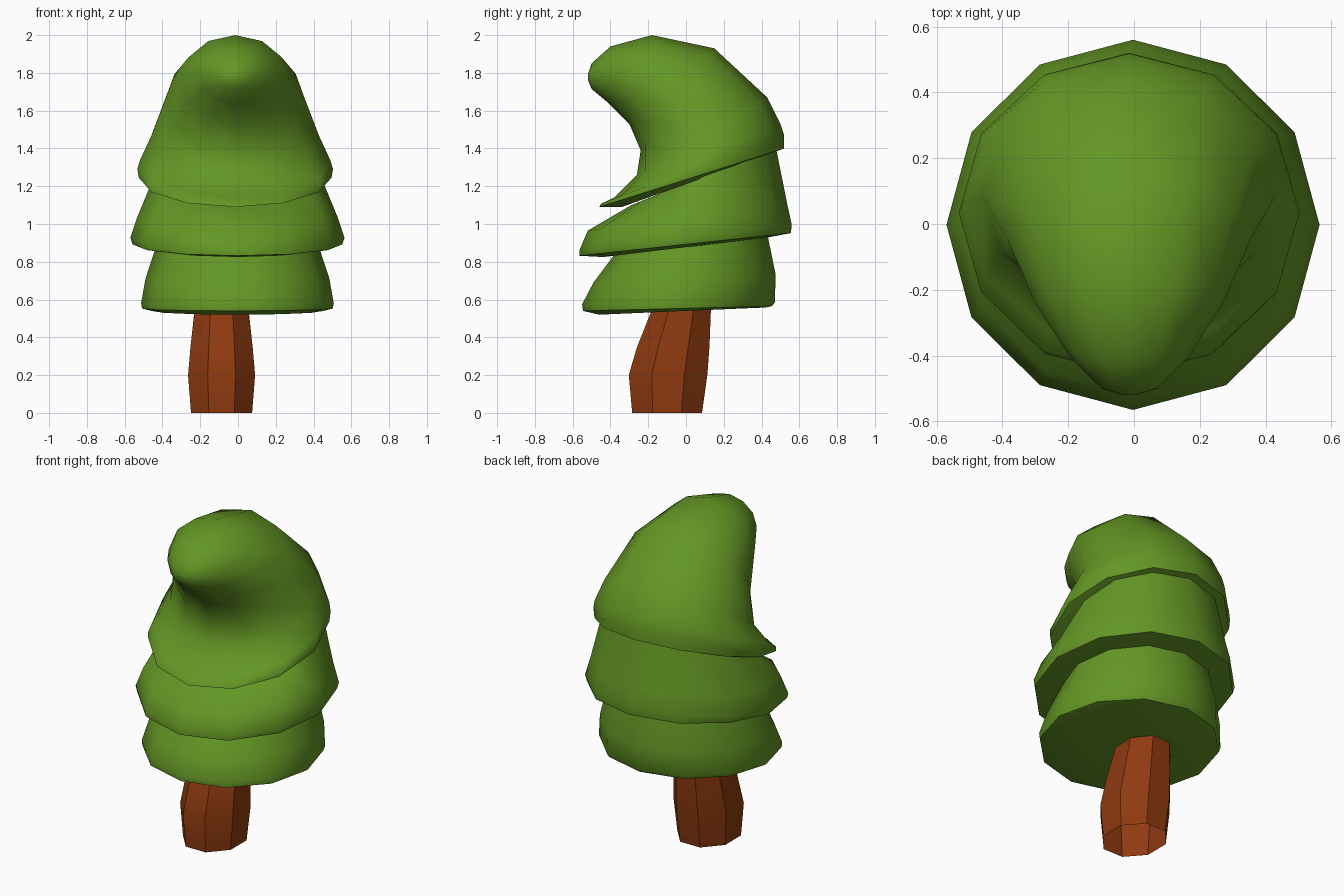
import bpy, bmesh, math

if "Cube" in bpy.data.objects:
    bpy.data.objects.remove(bpy.data.objects["Cube"])


def material(name, rgb):
    m = bpy.data.materials.new(name)
    m.diffuse_color = (*rgb, 1)
    m.use_nodes = True
    m.node_tree.nodes["Principled BSDF"].inputs["Base Color"].default_value = m.diffuse_color
    return m


green = material("leaf green", (0.125, 0.305, 0.018))
brown = material("bark brown", (0.27, 0.042, 0.005))


def loft(name, rings, sides, mat, cx=0.0, turn=0.0, caps=True, angle=40):
    """Each ring: front y, front z, back y, back z, half width."""
    bm = bmesh.new()
    loops = []
    for fy, fz, by, bz, w in rings:
        my, mz, hy, hz = (fy + by) / 2, (fz + bz) / 2, (by - fy) / 2, (bz - fz) / 2
        loop = []
        for i in range(sides):
            a = turn + 2 * math.pi * i / sides
            s, c = math.sin(a), math.cos(a)
            loop.append(bm.verts.new((cx + w * s, my + hy * c, mz + hz * c)))
        loops.append(loop)
    for a, b in zip(loops, loops[1:]):
        for i in range(sides):
            j = (i + 1) % sides
            bm.faces.new((a[i], a[j], b[j], b[i]))
    if caps:
        bm.faces.new(loops[0])
        bm.faces.new(loops[-1])
    bmesh.ops.recalc_face_normals(bm, faces=bm.faces[:])
    if not caps:
        # open tube: make sure the walls face outward
        bm.faces.ensure_lookup_table()
        f = bm.faces[0]
        c = f.calc_center_median()
        if f.normal.x * (c.x - cx) + f.normal.y * (c.y + 0.09) < 0:
            bmesh.ops.reverse_faces(bm, faces=bm.faces[:])
    me = bpy.data.meshes.new(name)
    bm.to_mesh(me)
    bm.free()
    me.materials.append(mat)
    ob = bpy.data.objects.new(name, me)
    bpy.context.collection.objects.link(ob)
    bpy.ops.object.select_all(action='DESELECT')
    ob.select_set(True)
    bpy.context.view_layer.objects.active = ob
    bpy.ops.object.shade_smooth_by_angle(angle=math.radians(angle))
    return ob


# Trunk, open at the base and leaning back
loft("trunk", [
    (-0.30, 0.00, 0.10, 0.00, 0.175),
    (-0.32, 0.20, 0.13, 0.20, 0.192),
    (-0.275, 0.35, 0.14, 0.35, 0.178),
    (-0.20, 0.53, 0.145, 0.55, 0.155),
    (-0.18, 0.62, 0.145, 0.64, 0.15),
], 8, brown, cx=-0.087, turn=math.pi / 8, caps=False)

# Lower foliage tier
loft("lower_foliage", [
    (-0.46, 0.52, 0.42, 0.558, 0.45),
    (-0.545, 0.54, 0.455, 0.565, 0.505),
    (-0.55, 0.575, 0.47, 0.585, 0.51),
    (-0.49, 0.69, 0.475, 0.73, 0.487),
    (-0.37, 0.85, 0.43, 0.95, 0.425),
], 12, green, cx=-0.003)

# Middle foliage tier
loft("middle_foliage", [
    (-0.44, 0.825, 0.44, 0.93, 0.46),
    (-0.565, 0.832, 0.555, 0.952, 0.555),
    (-0.565, 0.86, 0.56, 0.995, 0.567),
    (-0.52, 0.965, 0.535, 1.11, 0.53),
    (-0.29, 1.10, 0.475, 1.41, 0.44),
], 12, green, cx=-0.003)

# Drooping top tier, curled toward the front
loft("top_foliage", [
    (-0.34, 1.09, 0.44, 1.37, 0.45),
    (-0.46, 1.09, 0.52, 1.40, 0.51),
    (-0.45, 1.107, 0.518, 1.475, 0.518),
    (-0.38, 1.14, 0.50, 1.53, 0.505),
    (-0.26, 1.26, 0.43, 1.67, 0.445),
    (-0.24, 1.39, 0.15, 1.93, 0.37),
    (-0.30, 1.53, -0.18, 2.00, 0.285),
    (-0.41, 1.64, -0.40, 1.94, 0.18),
    (-0.50, 1.715, -0.50, 1.85, 0.085),
    (-0.52, 1.765, -0.52, 1.79, 0.02),
], 12, green, cx=-0.015, angle=60)
